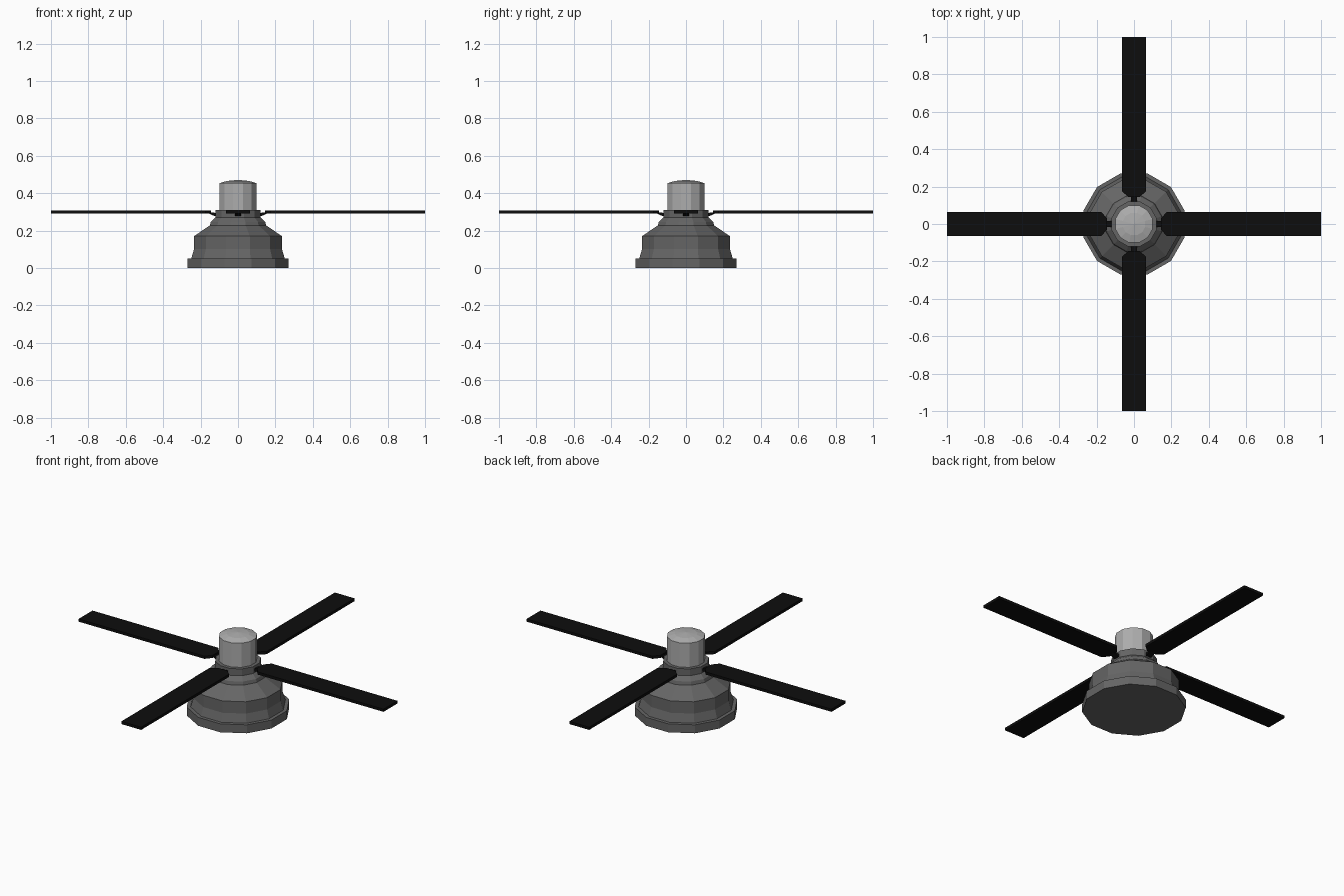
import bpy, bmesh
from math import cos, sin, pi
from mathutils import Matrix

if "Cube" in bpy.data.objects:
    bpy.data.objects.remove(bpy.data.objects["Cube"])

SIDES = 12
FLAT = cos(pi / SIDES)   # profiles give the flat-to-flat radius


def material(name, v):
    m = bpy.data.materials.new(name)
    m.diffuse_color = (v, v, v, 1)
    m.use_nodes = True
    m.node_tree.nodes["Principled BSDF"].inputs["Base Color"].default_value = m.diffuse_color
    return m


body_mat = material("dark_grey", 0.13)
motor_mat = material("light_grey", 0.42)
blade_mat = material("black", 0.004)


def finish(name, bm, mat):
    bmesh.ops.recalc_face_normals(bm, faces=bm.faces)
    me = bpy.data.meshes.new(name)
    bm.to_mesh(me)
    bm.free()
    me.materials.append(mat)
    ob = bpy.data.objects.new(name, me)
    bpy.context.collection.objects.link(ob)
    return ob


def lathe(name, profile, mat, peak=None):
    """Low-poly turned solid, closed flat or with a peak at the top."""
    bm = bmesh.new()
    rings = []
    for r, z in profile:
        angles = [(i + 0.5) * 2 * pi / SIDES for i in range(SIDES)]
        rings.append([bm.verts.new((r / FLAT * cos(a), r / FLAT * sin(a), z)) for a in angles])
    for a, b in zip(rings, rings[1:]):
        for i in range(SIDES):
            j = (i + 1) % SIDES
            bm.faces.new((a[i], a[j], b[j], b[i]))
    bm.faces.new(rings[0][::-1])
    if peak is None:
        bm.faces.new(rings[-1])
    else:
        tip = bm.verts.new((0, 0, peak))
        for i in range(SIDES):
            bm.faces.new((rings[-1][i], rings[-1][(i + 1) % SIDES], tip))
    return finish(name, bm, mat)


def prism(name, outline, direction, mat, angle):
    """Extrude a flat outline, then turn it about the centre axis."""
    bm = bmesh.new()
    face = bm.faces.new([bm.verts.new(p) for p in outline])
    ext = bmesh.ops.extrude_face_region(bm, geom=[face], use_keep_orig=True)
    verts = [g for g in ext["geom"] if isinstance(g, bmesh.types.BMVert)]
    bmesh.ops.translate(bm, verts=verts, vec=direction)
    bmesh.ops.transform(bm, matrix=Matrix.Rotation(angle, 4, "Z"), verts=bm.verts)
    return finish(name, bm, mat)


# Stepped bell housing
lathe("bell_housing", [(0.27, 0), (0.27, 0.05), (0.25, 0.05), (0.235, 0.10),
                       (0.235, 0.17), (0.15, 0.228), (0.145, 0.247),
                       (0.12, 0.27), (0.12, 0.31), (0.10, 0.31)], body_mat)

# Upper cylinder with a shallow domed cap
lathe("upper_cylinder", [(0.10, 0.30), (0.10, 0.453), (0.06, 0.465)], motor_mat, peak=0.471)

# Four blades and their cranked brackets
blade_outline = [(0.145, -0.03), (0.175, -0.065), (1.0, -0.065),
                 (1.0, 0.065), (0.175, 0.065), (0.145, 0.03)]
bracket_side = [(0.105, 0.277), (0.125, 0.277), (0.155, 0.291),
                (0.19, 0.291), (0.19, 0.298), (0.145, 0.298), (0.105, 0.292)]
for k in range(4):
    prism(f"blade_{k + 1}", [(x, y, 0.291) for x, y in blade_outline],
          (0, 0, 0.016), blade_mat, k * pi / 2)
    prism(f"blade_bracket_{k + 1}", [(x, -0.017, z) for x, z in bracket_side],
          (0, 0.034, 0), blade_mat, k * pi / 2)
